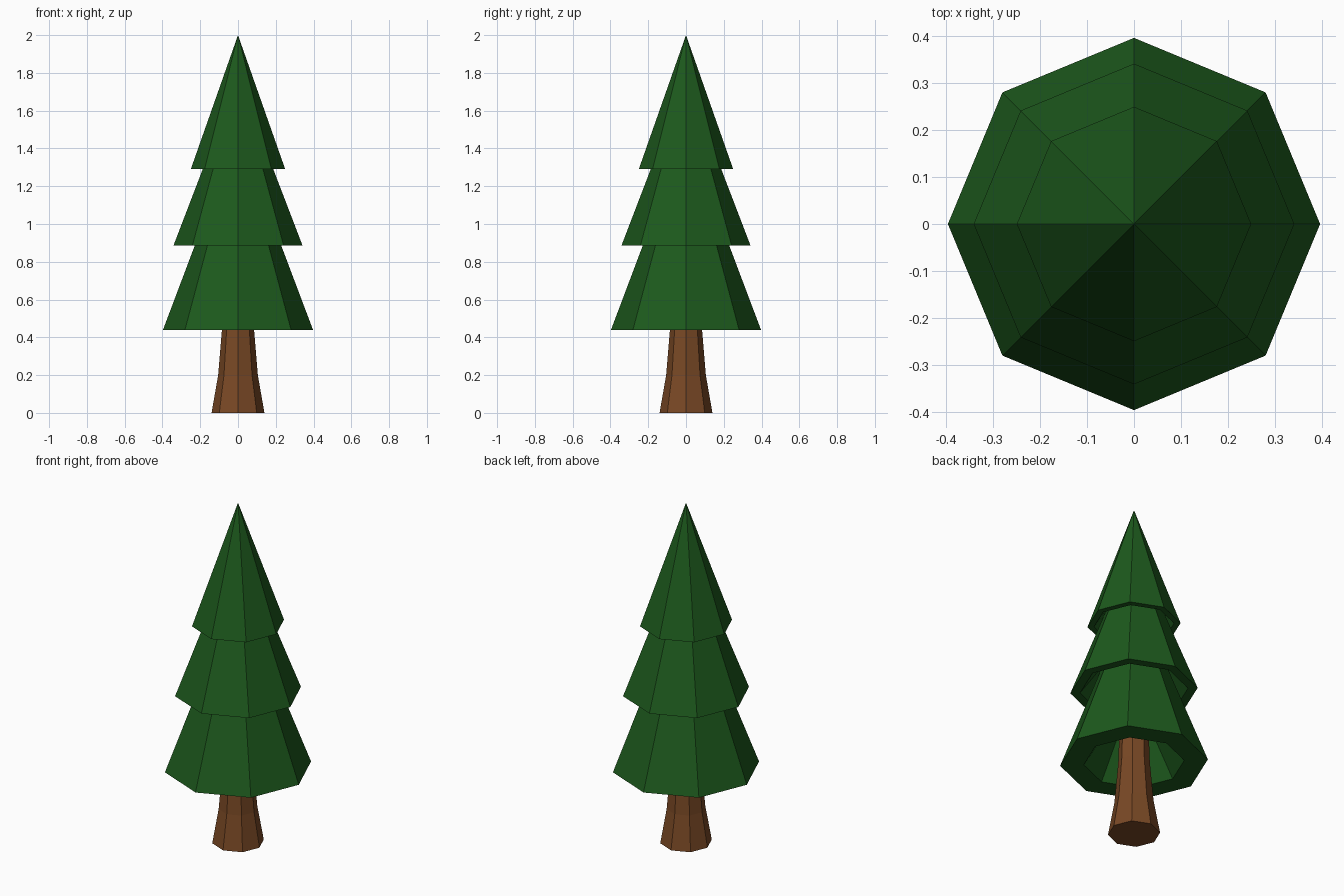
import bpy
import bmesh
import math

if "Cube" in bpy.data.objects:
    bpy.data.objects.remove(bpy.data.objects["Cube"])

SIDES = 8


def material(name, color):
    m = bpy.data.materials.new(name)
    m.diffuse_color = color
    m.use_nodes = True
    m.node_tree.nodes["Principled BSDF"].inputs["Base Color"].default_value = m.diffuse_color
    return m


def lathe(name, profile, mat):
    """Revolve an (r, z) profile into flat facets; r = 0 becomes a single point."""
    bm = bmesh.new()
    rings = []
    for r, z in profile:
        if r == 0:
            rings.append([bm.verts.new((0, 0, z))] * SIDES)
        else:
            rings.append([bm.verts.new((r * math.cos(math.tau * i / SIDES),
                                        r * math.sin(math.tau * i / SIDES), z))
                          for i in range(SIDES)])
    for a, b in zip(rings, rings[1:]):
        for i in range(SIDES):
            j = (i + 1) % SIDES
            bm.faces.new(list(dict.fromkeys((a[i], a[j], b[j], b[i]))))
    # Cap an end that is an open ring
    for ring in (rings[0], rings[-1]):
        if ring[0] is not ring[1]:
            bm.faces.new(ring)
    bmesh.ops.recalc_face_normals(bm, faces=bm.faces[:])
    me = bpy.data.meshes.new(name)
    bm.to_mesh(me)
    bm.free()
    ob = bpy.data.objects.new(name, me)
    me.materials.append(mat)
    bpy.context.collection.objects.link(ob)
    return ob


bark = material("bark", (0.19, 0.065, 0.018, 1))
needles = material("needles", (0.012, 0.1, 0.012, 1))

# Flared trunk
lathe("trunk", [(0.14, 0), (0.105, 0.2), (0.085, 0.44), (0.075, 0.75)], bark)

# Hollow-bottomed foliage tiers: cavity top, rim inside, rim outside, top
lathe("lower_foliage", [(0.08, 0.75), (0.27, 0.44), (0.397, 0.44), (0.167, 1.05)], needles)
lathe("middle_foliage", [(0.165, 1.05), (0.29, 0.885), (0.342, 0.885), (0.137, 1.42)], needles)
lathe("upper_foliage", [(0.135, 1.42), (0.215, 1.29), (0.25, 1.29), (0, 2.0)], needles)
